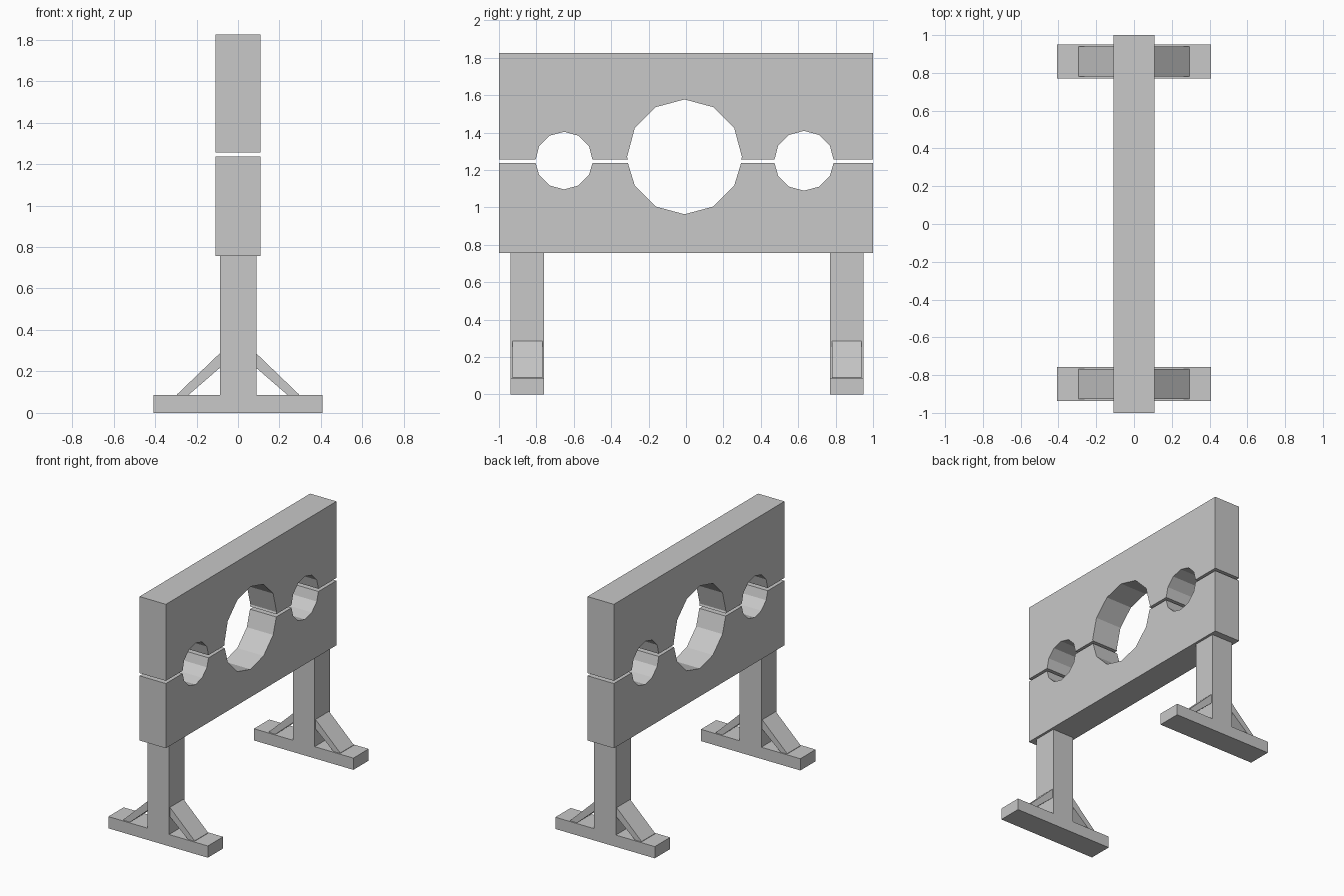
import bpy
import bmesh
from math import cos, sin, pi

cube = bpy.data.objects.get("Cube")
if cube:
    bpy.data.objects.remove(cube, do_unlink=True)

# One plain grey for everything
grey = bpy.data.materials.new("plain grey")
grey.use_nodes = True
colour = (0.58, 0.58, 0.58, 1)
grey.diffuse_color = colour
grey.node_tree.nodes["Principled BSDF"].inputs["Base Color"].default_value = colour


def prism(name, points, offset):
    """Make a closed solid by sweeping a polygon along an offset."""
    bm = bmesh.new()
    face = bm.faces.new([bm.verts.new(p) for p in points])
    result = bmesh.ops.extrude_face_region(bm, geom=[face], use_keep_orig=True)
    moved = [v for v in result["geom"] if isinstance(v, bmesh.types.BMVert)]
    bmesh.ops.translate(bm, verts=moved, vec=offset)
    bmesh.ops.recalc_face_normals(bm, faces=bm.faces)
    mesh = bpy.data.meshes.new(name)
    bm.to_mesh(mesh)
    bm.free()
    mesh.materials.append(grey)
    obj = bpy.data.objects.new(name, mesh)
    bpy.context.collection.objects.link(obj)
    return obj


# Boards: each has half of every twelve-sided hole along its inner edge
HALF = 0.108
SIDES = 12
holes = [(-0.652, 1.25, 0.154), (-0.008, 1.27, 0.307), (0.631, 1.249, 0.16)]


def board(name, outer, inner):
    up = 1 if outer > inner else -1
    outline = [(-1, outer), (-1, inner)]
    for cy, cz, r in holes:
        arc = []
        for i in range(SIDES):
            a = pi - up * 2 * pi * i / SIDES
            y, z = cy + r * cos(a), cz + r * sin(a)
            if (z - inner) * up > 0.002:
                arc.append((y, z))
        arc.sort()
        reach = r * 0.985
        outline += [(cy - reach, inner)] + arc + [(cy + reach, inner)]
    outline += [(1, inner), (1, outer)]
    prism(name, [(-HALF, y, z) for y, z in outline], (2 * HALF, 0, 0))


board("lower_board", 0.756, 1.236)
board("upper_board", 1.824, 1.256)

# Stands: foot, post and two diagonal braces at each end
FOOT_TOP = 0.087
WIDTH = 0.179
INSET = 0.01
foot = [(-0.408, 0), (0.408, 0), (0.408, FOOT_TOP), (-0.408, FOOT_TOP)]
post = [(-0.088, FOOT_TOP), (0.09, FOOT_TOP), (0.09, 0.756), (-0.088, 0.756)]
brace = [(0.088, 0.287), (0.293, 0.09), (0.293, FOOT_TOP),
         (0.238, FOOT_TOP), (0.088, 0.217)]

for end, y0 in (("right", -0.937), ("left", 0.77)):
    prism(end + "_foot", [(x, y0, z) for x, z in foot], (0, WIDTH, 0))
    prism(end + "_post", [(x, y0, z) for x, z in post], (0, WIDTH, 0))
    for side, s in (("inner_brace", -1), ("outer_brace", 1)):
        prism(f"{end}_{side}", [(s * x, y0 + INSET, z) for x, z in brace],
              (0, WIDTH - 2 * INSET, 0))
